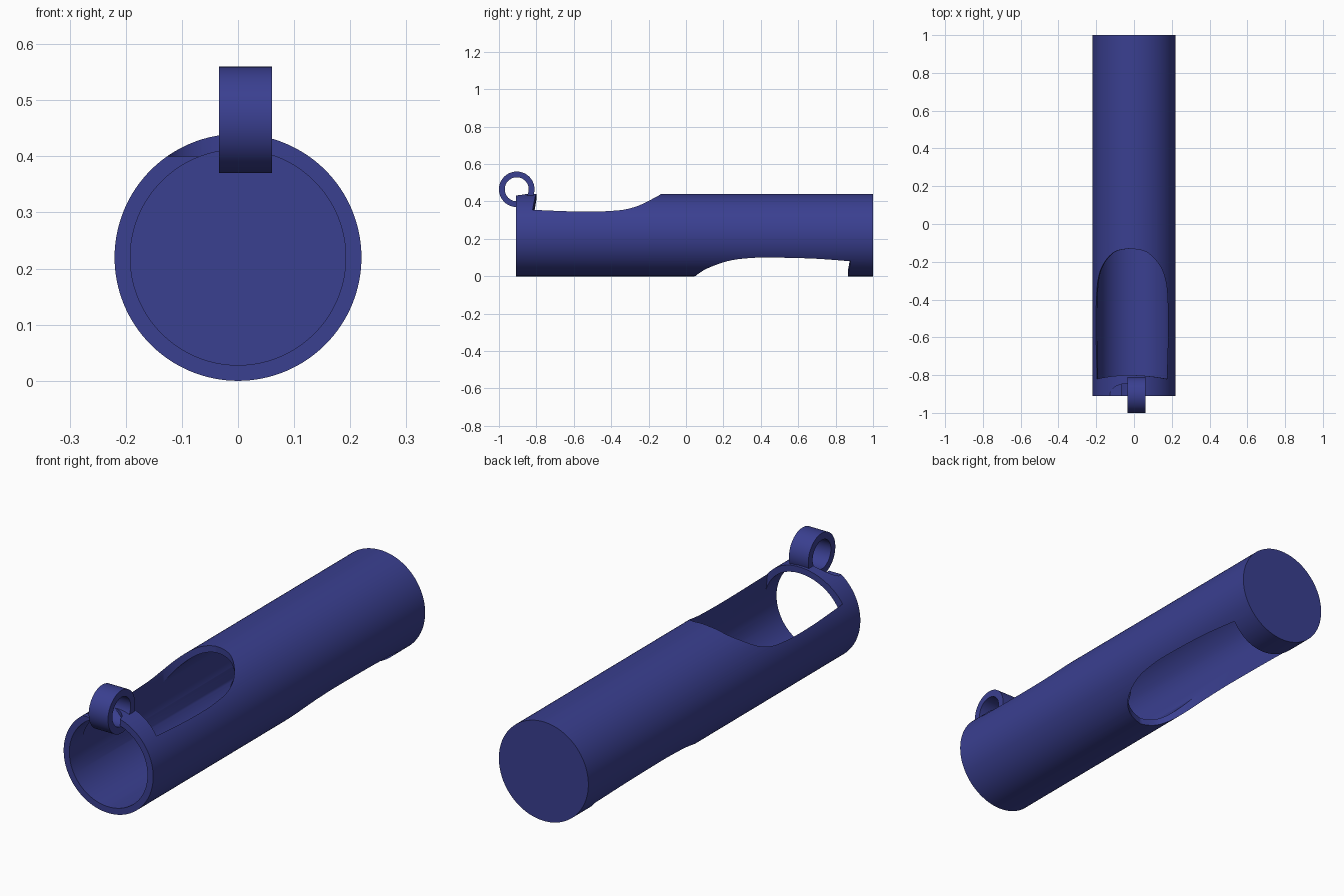
import bpy, bmesh, math
from mathutils import Matrix, Vector

if "Cube" in bpy.data.objects:
    bpy.data.objects.remove(bpy.data.objects["Cube"])

R, R_IN, ZC = 0.22, 0.192, 0.22
FRONT, BACK = -0.91, 1.0

blue = bpy.data.materials.new("navy blue")
blue.diffuse_color = (0.042, 0.05, 0.28, 1)
blue.use_nodes = True
blue.node_tree.nodes["Principled BSDF"].inputs["Base Color"].default_value = blue.diffuse_color


def make(name, bm):
    bmesh.ops.recalc_face_normals(bm, faces=bm.faces)
    mesh = bpy.data.meshes.new(name)
    bm.to_mesh(mesh)
    bm.free()
    mesh.materials.append(blue)
    ob = bpy.data.objects.new(name, mesh)
    bpy.context.collection.objects.link(ob)
    return ob


def lathe(name, profile, centre, axis, steps, closed):
    """Turn (radius, along) points around the x or y axis."""
    bm = bmesh.new()
    rings = []
    for r, a in profile:
        ring = []
        for i in range(steps):
            t = 2 * math.pi * i / steps
            u, v = r * math.cos(t), r * math.sin(t)
            p = (u, a, v) if axis == 'y' else (a, u, v)
            ring.append(bm.verts.new(Vector(p) + Vector(centre)))
        rings.append(ring)
    pairs = list(zip(rings, rings[1:]))
    if closed:
        pairs.append((rings[-1], rings[0]))
    else:
        bm.faces.new(rings[0])
        bm.faces.new(rings[-1])
    for a, b in pairs:
        for i in range(steps):
            j = (i + 1) % steps
            bm.faces.new((a[i], a[j], b[j], b[i]))
    return make(name, bm)


def prism(name, outline, z0, z1, tilt=0.0):
    """Extrude a plan outline upright, then lean it about the tube axis."""
    bm = bmesh.new()
    face = bm.faces.new([bm.verts.new((x, y, z0)) for x, y in outline])
    geo = bmesh.ops.extrude_face_region(bm, geom=[face])
    for v in geo["geom"]:
        if isinstance(v, bmesh.types.BMVert):
            v.co.z = z1
    m = Matrix.Translation((0, 0, ZC)) @ Matrix.Rotation(tilt, 4, 'Y') @ Matrix.Translation((0, 0, -ZC))
    bmesh.ops.transform(bm, matrix=m, verts=bm.verts)
    return make(name, bm)


def smooth_half(pts, n=5):
    """Catmull-Rom through (half width, y) points."""
    out = []
    for i in range(len(pts) - 1):
        p = [Vector(pts[max(0, min(len(pts) - 1, k))]) for k in range(i - 1, i + 3)]
        for s in range(n):
            t = s / n
            out.append(0.5 * (2 * p[1] + (p[2] - p[0]) * t
                              + (2 * p[0] - 5 * p[1] + 4 * p[2] - p[3]) * t * t
                              + (3 * p[1] - p[0] - 3 * p[2] + p[3]) * t ** 3))
    out.append(Vector(pts[-1]))
    return [(v.x, v.y) for v in out]


def window_outline(side, lip_y):
    """Mirror the curved side and close it with a shallow arc at the lip."""
    half = smooth_half(side)
    w, y_end = half[-1]
    lip = [(w * k / 6, lip_y + (y_end - lip_y) * (k / 6) ** 2) for k in range(5, 0, -1)]
    half += lip
    return half + [(0, lip_y)] + [(-x, y) for x, y in reversed(half[1:])]


# Hollow tube with a closed back end
tube = lathe("tube_body", [(R_IN, 0.97), (R_IN, FRONT), (R, FRONT), (R, BACK)],
             (0, 0, ZC), 'y', 128, False)

# Upper window near the front, leaning slightly to the left
top_side = [(0, -0.13), (0.085, -0.148), (0.149, -0.215), (0.18, -0.30),
            (0.19, -0.42), (0.191, -0.6), (0.1855, -0.82)]
top_cut = prism("upper_window_cutter", window_outline(top_side, -0.80), ZC, 0.7, math.radians(-5.4))

# Lower window near the back
low_side = [(0, 0.045), (0.08, 0.068), (0.133, 0.12), (0.17, 0.22),
            (0.183, 0.35), (0.184, 0.5), (0.18, 0.7), (0.17, 0.88)]
low_cut = prism("lower_window_cutter", window_outline(low_side, 0.865), -0.3, ZC)

# Half-oval notch in the front rim beside the ring
notch = [(-0.037 + 0.093 * math.cos(2 * math.pi * i / 40),
          FRONT + 0.065 * math.sin(2 * math.pi * i / 40)) for i in range(40)]
notch_cut = prism("notch_cutter", notch, 0.40, 0.6)

for cutter in (top_cut, low_cut, notch_cut):
    cutter.hide_render = True
    mod = tube.modifiers.new(cutter.name, 'BOOLEAN')
    mod.operation, mod.solver, mod.object = 'DIFFERENCE', 'EXACT', cutter

# Bake the cuts and drop the cutters
bpy.context.view_layer.update()
dg = bpy.context.evaluated_depsgraph_get()
baked = bpy.data.meshes.new_from_object(tube.evaluated_get(dg))
tube.modifiers.clear()
tube.data = baked
for cutter in (top_cut, low_cut, notch_cut):
    bpy.data.objects.remove(cutter)

# Hanging ring on the front rim
ring = lathe("hanging_ring", [(0.095, -0.034), (0.095, 0.061), (0.064, 0.061), (0.064, -0.034)],
             (0, -0.905, 0.465), 'x', 64, True)

for ob in (tube, ring):
    bpy.ops.object.select_all(action='DESELECT')
    ob.select_set(True)
    bpy.context.view_layer.objects.active = ob
    bpy.ops.object.shade_smooth_by_angle(angle=math.radians(30))
